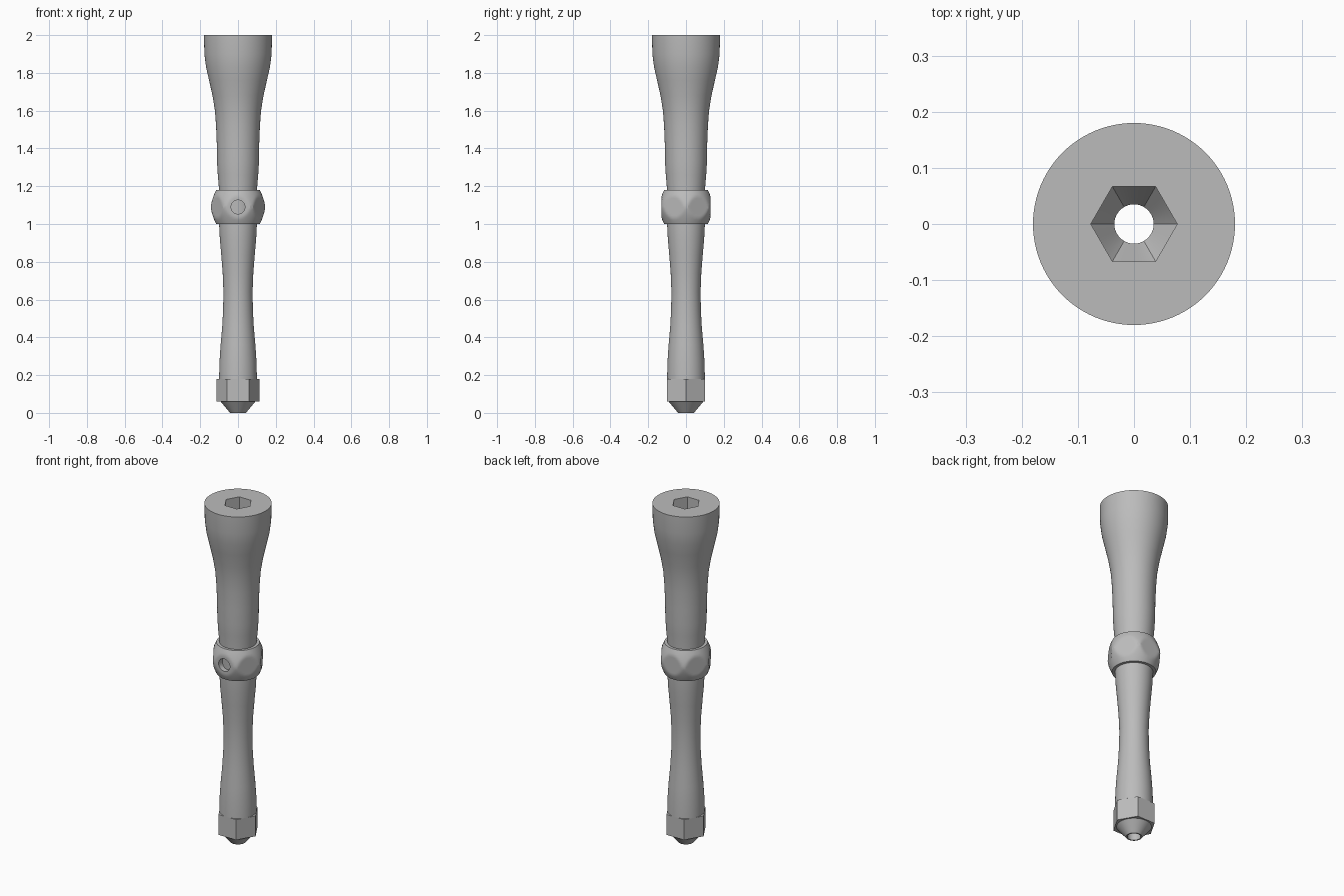
import bpy, bmesh, math

if "Cube" in bpy.data.objects:
    bpy.data.objects.remove(bpy.data.objects["Cube"])

SEGMENTS = 96

steel = bpy.data.materials.new("satin grey metal")
steel.use_nodes = True
GREY = (0.5, 0.5, 0.5, 1)
steel.diffuse_color = GREY
steel.node_tree.nodes["Principled BSDF"].inputs["Base Color"].default_value = GREY


def circle(radius):
    return lambda angle: radius


def hexagon(radius):
    # Corners lie on the x axis
    apothem = radius * math.cos(math.pi / 6)
    return lambda a: apothem / math.cos(a % (math.pi / 3) - math.pi / 6)


def loft(name, sections):
    """Skin a closed loop of (height, radius function) sections."""
    bm = bmesh.new()
    angles = [math.tau * i / SEGMENTS for i in range(SEGMENTS)]
    rings = [[bm.verts.new((r(a) * math.cos(a), r(a) * math.sin(a), z))
              for a in angles] for z, r in sections]
    for k, low in enumerate(rings):
        high = rings[(k + 1) % len(rings)]
        for i in range(SEGMENTS):
            j = (i + 1) % SEGMENTS
            bm.faces.new((low[i], low[j], high[j], high[i]))
    bmesh.ops.recalc_face_normals(bm, faces=bm.faces)
    mesh = bpy.data.meshes.new(name)
    bm.to_mesh(mesh)
    bm.free()
    obj = bpy.data.objects.new(name, mesh)
    bpy.context.collection.objects.link(obj)
    mesh.materials.append(steel)
    return obj


def smooth(obj):
    bpy.ops.object.select_all(action="DESELECT")
    obj.select_set(True)
    bpy.context.view_layer.objects.active = obj
    bpy.ops.object.shade_smooth_by_angle(angle=math.radians(25))


# Waisted shaft with flared head, hex socket, tapered seat and bore
outline = [(0.18, 0.1), (0.27, 0.098), (0.36, 0.092), (0.45, 0.084),
           (0.54, 0.079), (0.64, 0.077), (0.74, 0.081), (0.84, 0.089),
           (0.92, 0.096), (1.0, 0.1), (1.18, 0.1), (1.26, 0.107),
           (1.33, 0.111), (1.42, 0.112), (1.52, 0.116), (1.6, 0.122),
           (1.68, 0.135), (1.76, 0.153), (1.83, 0.169), (1.9, 0.178),
           (2.0, 0.18)]
shaft = [(z, circle(r)) for z, r in outline]
socket = [(2.0, hexagon(0.077)), (1.86, hexagon(0.077)),
          (1.8, circle(0.035)), (0.18, circle(0.035))]
smooth(loft("shaft", shaft + socket))

# Hexagonal end with a conical nose
smooth(loft("hex_tip", [
    (0.18, circle(0.035)), (0, circle(0.035)), (0, circle(0.042)),
    (0.06, circle(0.092)), (0.06, hexagon(0.115)), (0.18, hexagon(0.115))]))

# Collar: a hexagonal ring whose corners are turned down to a barrel
MIDDLE, HALF = 1.09, 0.09
flats = hexagon(0.149)


def barrel(t):
    limit = 0.116 + 0.028 * (1 - abs(t) ** 1.5)
    return lambda a: min(flats(a), limit)


steps = [k / 8 for k in range(-8, 9)]
collar = loft("collar", [(MIDDLE + HALF * t, barrel(t)) for t in steps]
              + [(MIDDLE + HALF, circle(0.098)), (MIDDLE - HALF, circle(0.098))])

# Round set-screw hole in the front of the collar
bpy.ops.mesh.primitive_cylinder_add(
    vertices=32, radius=0.037, depth=0.12, location=(0, -0.13, MIDDLE),
    rotation=(math.pi / 2, 0, 0))
cutter = bpy.context.object
cutter.name = "screw_hole_cutter"
cutter.data.materials.append(steel)
cutter.hide_render = True
cutter.hide_set(True)
hole = collar.modifiers.new("screw hole", "BOOLEAN")
hole.operation = "DIFFERENCE"
hole.solver = "EXACT"
hole.object = cutter
smooth(collar)
